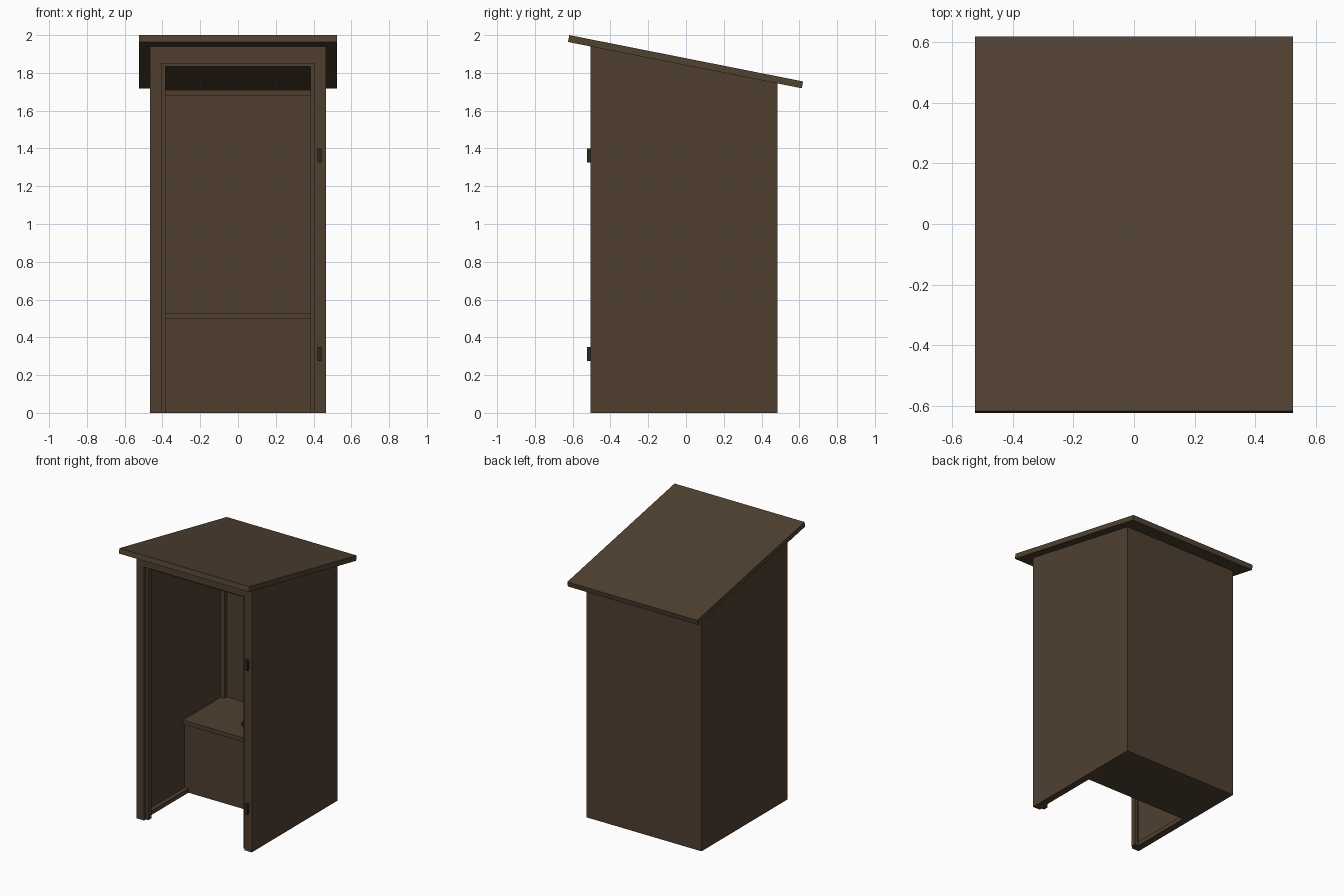
import bpy, bmesh, math

if "Cube" in bpy.data.objects:
    bpy.data.objects.remove(bpy.data.objects["Cube"])

def material(name, rgb):
    m = bpy.data.materials.new(name)
    m.diffuse_color = (*rgb, 1)
    m.use_nodes = True
    m.node_tree.nodes["Principled BSDF"].inputs["Base Color"].default_value = m.diffuse_color
    return m

WOOD = material("brown_boards", (0.080, 0.050, 0.030))
ROOF = material("roof_brown", (0.080, 0.054, 0.031))
IRON = material("dark_hinge", (0.028, 0.020, 0.011))

def under(y):
    """Height of the sloping roof underside."""
    return 1.94 - 0.198 * (y + 0.505)

def prism(name, profile, x0, x1, mat):
    """Extrude a (y, z) profile along x."""
    bm = bmesh.new()
    a = [bm.verts.new((x0, y, z)) for y, z in profile]
    b = [bm.verts.new((x1, y, z)) for y, z in profile]
    n = len(a)
    bm.faces.new(a)
    bm.faces.new(b[::-1])
    for i in range(n):
        j = (i + 1) % n
        bm.faces.new((a[i], b[i], b[j], a[j]))
    bmesh.ops.recalc_face_normals(bm, faces=bm.faces)
    me = bpy.data.meshes.new(name)
    bm.to_mesh(me)
    bm.free()
    me.materials.append(mat)
    ob = bpy.data.objects.new(name, me)
    bpy.context.collection.objects.link(ob)
    return ob

def box(name, x, y, z, mat=WOOD):
    return prism(name, [(y[0], z[0]), (y[1], z[0]), (y[1], z[1]), (y[0], z[1])], x[0], x[1], mat)

def sloped(name, x, y, z0, drop=0.0, mat=WOOD):
    """Upright part whose top follows the roof."""
    return prism(name, [(y[0], z0), (y[1], z0), (y[1], under(y[1]) - drop),
                        (y[0], under(y[0]) - drop)], x[0], x[1], mat)

F, B = -0.505, 0.485          # front and back of the shed
T, S = 0.02, 0.03             # board and frame thickness

# Mirrored side parts
for side, s in (("left", -1), ("right", 1)):
    def span(a, b):
        return sorted((s * a, s * b))
    sloped(side + "_wall", span(0.445, 0.465), (F + T, B - T), 0)
    sloped(side + "_front_board", span(0.405, 0.465), (F, F + T), 0)
    box(side + "_door_jamb", span(0.385, 0.415), (F + T, F + T + 0.035), (0, 1.865))
    sloped(side + "_rear_post", span(0.415, 0.445), (B - T - S, B - T), 0, S)
    box(side + "_bottom_rail", span(0.415, 0.445), (F + T, B - T - S), (0, S))

# Back wall, front header and door frame head
sloped("back_wall", (-0.465, 0.465), (B - T, B), 0)
sloped("front_header", (-0.405, 0.405), (F, F + T), 1.85)
box("door_frame_head", (-0.385, 0.385), (F + T, F + T + 0.035), (1.835, 1.865))
box("rear_beam", (-0.415, 0.415), (B - T - S, B - T), (1.68, 1.71))

# Ceiling and roof
y0, y1 = F + T, B - T
prism("ceiling", [(y0, under(y0) - 0.035), (y1, under(y1) - 0.035), (y1, under(y1)),
                  (y0, under(y0))], -0.445, 0.445, WOOD)
prism("roof", [(-0.625, under(-0.625)), (0.613, under(0.613)),
               (0.62, under(0.613) + 0.036), (-0.618, 2.0)], -0.525, 0.525, ROOF)

# Bench: floor, front panel and seat with a round hole
box("bench_floor", (-0.445, 0.445), (0.02, B - T), (0, 0.02))
box("bench_front", (-0.445, 0.445), (0.02, 0.04), (0.02, 0.5))
seat = box("seat", (-0.445, 0.445), (0.0, B - T), (0.5, 0.53))
bpy.ops.mesh.primitive_cylinder_add(vertices=32, radius=0.11, depth=0.2, location=(0, 0.23, 0.515))
cutter = bpy.context.object
cutter.name = "seat_hole_cutter"
cutter.hide_render = True
mod = seat.modifiers.new("hole", 'BOOLEAN')
mod.operation = 'DIFFERENCE'
mod.solver = 'EXACT'
mod.object = cutter
bpy.context.view_layer.objects.active = seat
bpy.ops.object.modifier_apply(modifier="hole")
bpy.data.objects.remove(cutter)

# Door hinges
for name, z in (("lower_hinge", 0.275), ("upper_hinge", 1.325)):
    box(name, (0.42, 0.443), (F - T, F), (z, z + 0.075), IRON)
